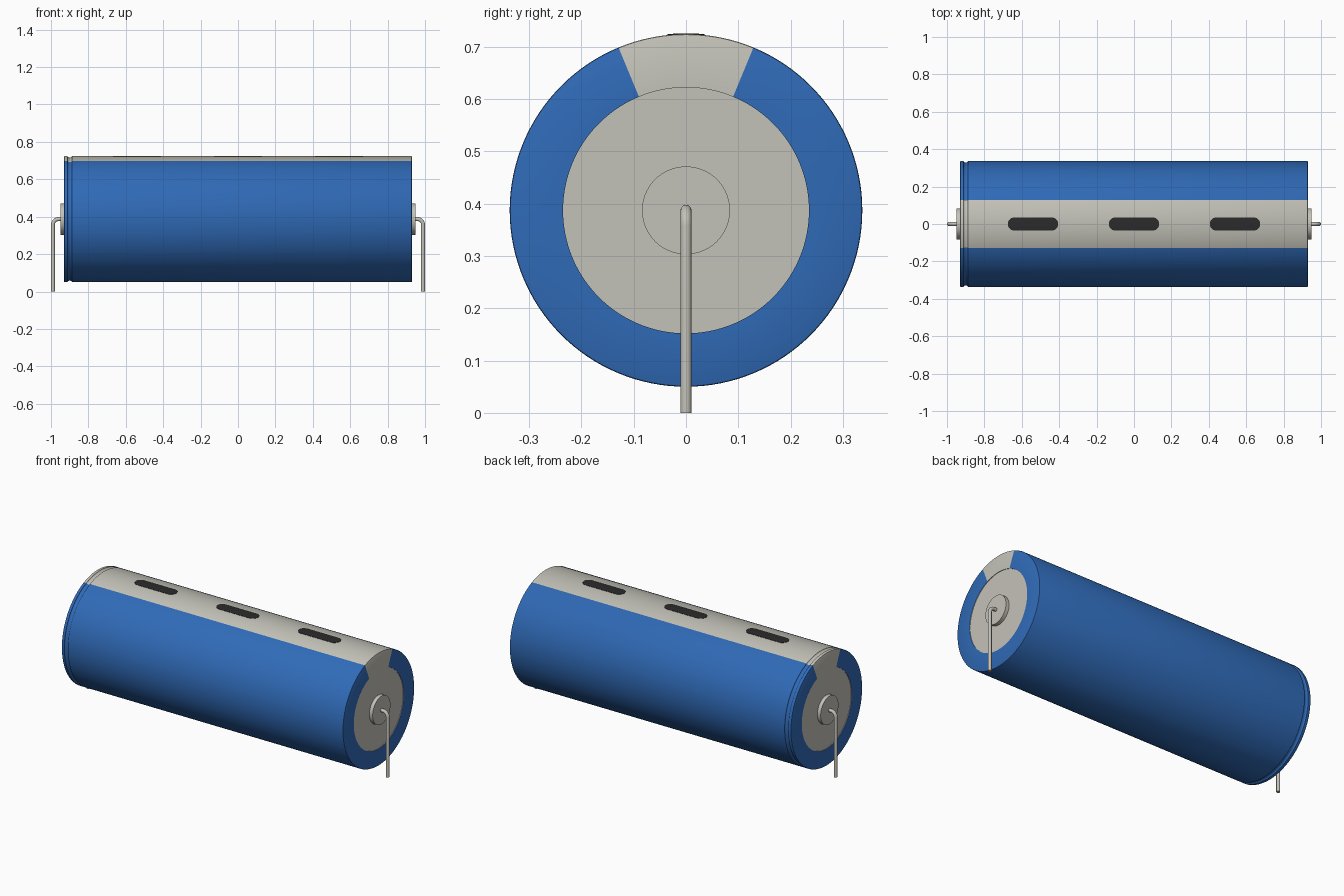
import bpy, bmesh, math
from mathutils import Vector

cube = bpy.data.objects.get("Cube")
if cube:
    bpy.data.objects.remove(cube, do_unlink=True)

AXIS_Z = 0.387      # height of the cylinder axis
RADIUS = 0.337
HALF = 0.93         # half length of the can
SEGMENTS = 128
STRIPE = math.radians(22.5)   # half angle of the bare stripe


def material(name, color, roughness=0.5):
    m = bpy.data.materials.new(name)
    m.use_nodes = True
    rgba = (*color, 1)
    m.diffuse_color = rgba
    bsdf = m.node_tree.nodes["Principled BSDF"]
    bsdf.inputs["Base Color"].default_value = rgba
    bsdf.inputs["Roughness"].default_value = roughness
    return m


blue = material("sleeve blue", (0.029, 0.145, 0.475))
grey = material("metal grey", (0.55, 0.54, 0.48))
dark = material("mark black", (0.024, 0.024, 0.024))


def finish(bm, name, mats):
    bmesh.ops.recalc_face_normals(bm, faces=bm.faces)
    mesh = bpy.data.meshes.new(name)
    bm.to_mesh(mesh)
    bm.free()
    obj = bpy.data.objects.new(name, mesh)
    bpy.context.collection.objects.link(obj)
    for m in mats:
        mesh.materials.append(m)
    bpy.ops.object.select_all(action='DESELECT')
    obj.select_set(True)
    bpy.context.view_layer.objects.active = obj
    bpy.ops.object.shade_smooth_by_angle(angle=math.radians(35))
    return obj


def lathe(profile):
    """Revolve (x, radius) points about the long axis and cap both ends."""
    bm = bmesh.new()
    rings = []
    for x, r in profile:
        ring = []
        for i in range(SEGMENTS):
            a = math.tau * i / SEGMENTS
            ring.append(bm.verts.new((x, r * math.sin(a), AXIS_Z + r * math.cos(a))))
        rings.append(ring)
    for a, b in zip(rings, rings[1:]):
        for i in range(SEGMENTS):
            j = (i + 1) % SEGMENTS
            bm.faces.new((a[i], a[j], b[j], b[i]))
    bm.faces.new(rings[0])
    bm.faces.new(rings[-1])
    return bm


# Can: recessed end discs, eased rims, crimp groove near one end
DISC, EASE, RECESS = 0.235, 0.004, 0.003
end = [(HALF - RECESS, DISC), (HALF, DISC), (HALF, RADIUS - EASE),
       (HALF - 0.3 * EASE, RADIUS - 0.3 * EASE), (HALF - EASE, RADIUS)]
groove = [(-0.9 + 0.012 * math.cos(t), RADIUS - 0.008 * math.sin(t))
          for t in (math.pi * (1 - k / 8) for k in range(9))]
bm = lathe([(-x, r) for x, r in end] + groove + end[::-1])
for f in bm.faces:
    c = f.calc_center_median()
    angle = abs(math.atan2(c.y, c.z - AXIS_Z))
    r = math.hypot(c.y, c.z - AXIS_Z)
    f.material_index = 1 if r < DISC + 0.001 or angle < STRIPE else 0
finish(bm, "can_body", [blue, grey])

# Black stadium marks, thin plates following the curve of the can
LENGTH, WIDTH, STEPS = 0.135, 0.035, 24
for n, cx in enumerate((-0.54, 0, 0.54)):
    bm = bmesh.new()
    rows = []
    for k in range(STEPS + 1):
        y = -WIDTH * math.cos(math.pi * k / STEPS)
        hx = LENGTH - WIDTH + math.sqrt(max(WIDTH ** 2 - y ** 2, 0))
        z = AXIS_Z + math.sqrt((RADIUS + 0.0015) ** 2 - y ** 2)
        rows.append([bm.verts.new((cx + s * hx, y, z)) for s in (-1, 1)])
    for a, b in zip(rows, rows[1:]):
        bm.faces.new((a[0], a[1], b[1], b[0]))
    solid = bmesh.ops.extrude_face_region(bm, geom=bm.faces[:])
    for v in solid["geom"]:
        if isinstance(v, bmesh.types.BMVert):
            v.co.z -= 0.003
    finish(bm, f"polarity_mark_{n + 1}", [dark])

# Terminal bosses and bent wire leads at both ends
BEND, WIRE = 0.03, 0.0105
for side, label in ((1, "left"), (-1, "right")):
    finish(lathe([(side * (HALF - 0.01), 0.084), (side * 0.949, 0.084)]),
           f"{label}_terminal_boss", [grey])

    foot_x = 1 - WIRE
    path = [(HALF, AXIS_Z)]
    for k in range(11):
        t = math.pi / 2 * k / 10
        path.append((foot_x - BEND + BEND * math.sin(t),
                     AXIS_Z - BEND + BEND * math.cos(t)))
    path.append((foot_x, 0))

    # Sweep a round section along the path
    bm = bmesh.new()
    pts = [Vector((side * x, 0, z)) for x, z in path]
    rings = []
    for i, p in enumerate(pts):
        tangent = (pts[min(i + 1, len(pts) - 1)] - pts[max(i - 1, 0)]).normalized()
        if i <= 1:
            tangent = Vector((side, 0, 0))
        elif i >= len(pts) - 2:
            tangent = Vector((0, 0, -1))
        across = Vector((0, 1, 0))
        normal = tangent.cross(across)
        rings.append([bm.verts.new(p + WIRE * (math.cos(a) * across + math.sin(a) * normal))
                      for a in (math.tau * k / 24 for k in range(24))])
    for a, b in zip(rings, rings[1:]):
        for k in range(24):
            j = (k + 1) % 24
            bm.faces.new((a[k], a[j], b[j], b[k]))
    bm.faces.new(rings[0])
    bm.faces.new(rings[-1])
    finish(bm, f"{label}_wire_lead", [grey])
